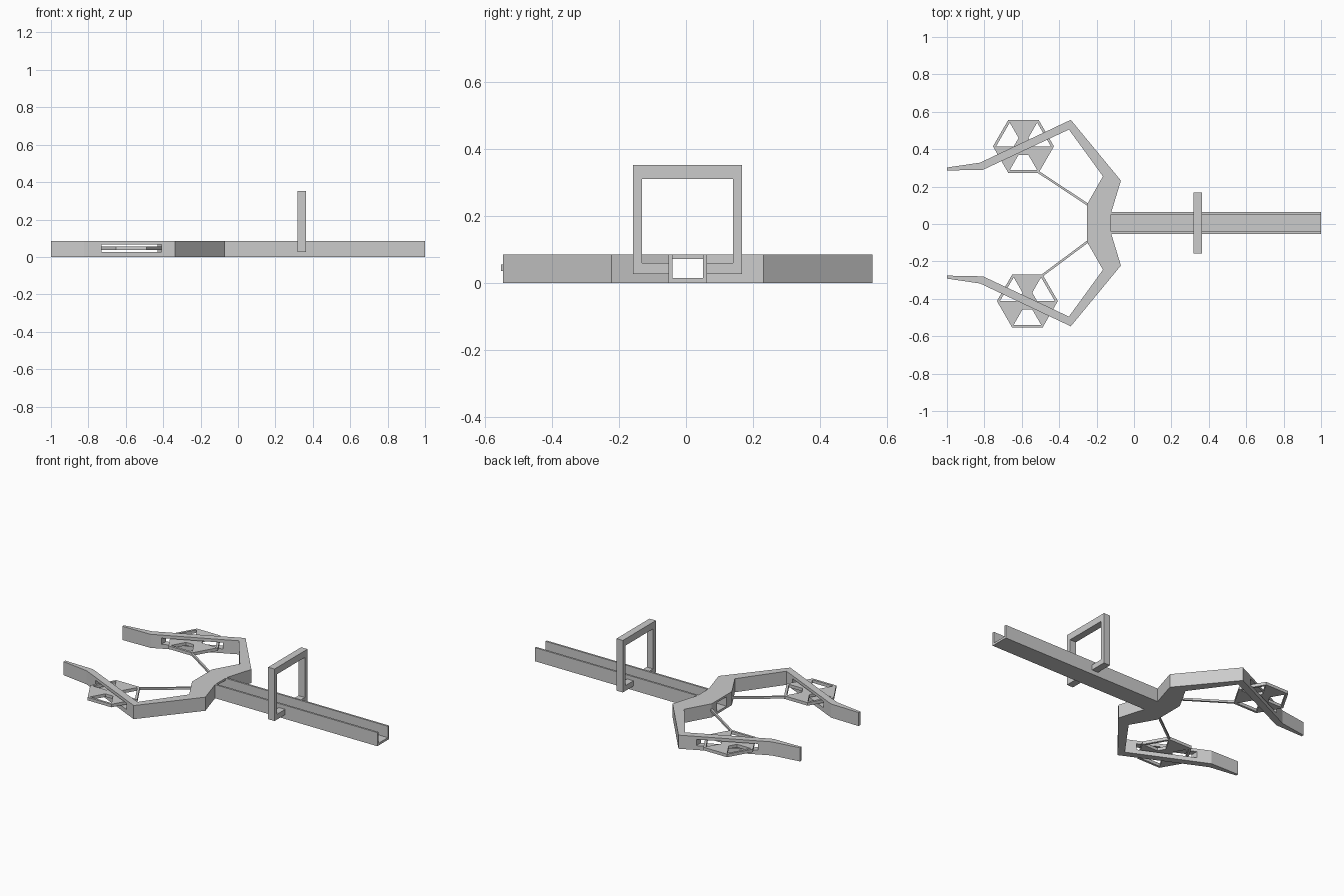
import bpy, bmesh
from math import cos, sin, pi, tan, radians
from mathutils import Vector

cube = bpy.data.objects.get("Cube")
if cube:
    bpy.data.objects.remove(cube, do_unlink=True)

grey = bpy.data.materials.new("plain grey")
grey.use_nodes = True
grey.diffuse_color = (0.6, 0.6, 0.6, 1)
grey.node_tree.nodes["Principled BSDF"].inputs["Base Color"].default_value = (0.6, 0.6, 0.6, 1)


def prism(name, points, depth):
    """Extrude a closed 3D outline along a vector."""
    bm = bmesh.new()
    face = bm.faces.new([bm.verts.new(p) for p in points])
    grown = bmesh.ops.extrude_face_region(bm, geom=[face])["geom"]
    bmesh.ops.translate(bm, vec=depth, verts=[g for g in grown if isinstance(g, bmesh.types.BMVert)])
    bmesh.ops.recalc_face_normals(bm, faces=bm.faces)
    mesh = bpy.data.meshes.new(name)
    bm.to_mesh(mesh)
    bm.free()
    mesh.materials.append(grey)
    obj = bpy.data.objects.new(name, mesh)
    bpy.context.collection.objects.link(obj)
    return obj


def plan(name, points, z0, z1):
    """Extrude a plan outline between two heights."""
    return prism(name, [(x, y, z0) for x, y in points], Vector((0, 0, z1 - z0)))


def box(name, x0, x1, y0, y1, z0, z1):
    return plan(name, [(x0, y0), (x1, y0), (x1, y1), (x0, y1)], z0, z1)


def cut(obj, cutter):
    """Subtract a cutter, then discard it."""
    cutter.hide_render = True
    mod = obj.modifiers.new("cut", "BOOLEAN")
    mod.operation, mod.solver, mod.object = "DIFFERENCE", "EXACT", cutter
    bpy.context.view_layer.objects.active = obj
    bpy.ops.object.modifier_apply(modifier=mod.name)
    bpy.data.objects.remove(cutter, do_unlink=True)


MID = 0.005      # centre line of the model
HEIGHT = 0.085
WHEELS = {"left": (-0.591, 0.415, 1), "right": (-0.57, -0.412, -1)}

# Forked claw: one mirrored outline, with a tunnel and two wheel slots
half = [(-0.122, 0.056), (-0.07, 0.227), (-0.338, 0.552), (-0.823, 0.323), (-1, 0.297),
        (-1, 0.281), (-0.807, 0.285), (-0.348, 0.5), (-0.166, 0.25), (-0.251, 0.1)]
outline = [(x, MID + y) for x, y in half] + [(x, MID - y) for x, y in reversed(half)]
claw = plan("claw", outline, 0, HEIGHT)
cut(claw, box("tunnel", -0.4, 0, MID - 0.046, MID + 0.046, 0.014, 0.072))
for side, (wx, wy, s) in WHEELS.items():
    cut(claw, box("slot", wx - 0.16, wx + 0.16, wy - 0.16, wy + 0.16, 0.027, 0.066))

# Open-topped channel beam
channel = [(-0.058, 0), (0.058, 0), (0.058, HEIGHT), (0.046, HEIGHT),
           (0.046, 0.014), (-0.046, 0.014), (-0.046, HEIGHT), (-0.058, HEIGHT)]
prism("channel_beam", [(-0.122, MID + y, z) for y, z in channel], Vector((1.122, 0, 0)))

# Upright frame straddling the beam, its lower bar stopping at the beam walls
frame = [(0.056, 0.027), (0.163, 0.027), (0.163, 0.352), (-0.163, 0.352), (-0.163, 0.027),
         (-0.056, 0.027), (-0.056, 0.06), (-0.136, 0.06), (-0.136, 0.31), (0.136, 0.31),
         (0.136, 0.06), (0.056, 0.06)]
prism("upright_frame", [(0.319, MID + y, z) for y, z in frame], Vector((0.044, 0, 0)))

# Six-sided wheels with three open sectors, each tied to the claw by a thin strut
for side, (wx, wy, s) in WHEELS.items():
    ring = [(wx + 0.163 * cos(k * pi / 3), wy + 0.163 * sin(k * pi / 3)) for k in range(6)]
    wheel = plan(side + "_wheel", ring, 0.036, 0.055)
    for angle in (30, 150, 270):
        d = Vector((cos(radians(angle)), sin(radians(angle))))
        n = Vector((-d.y, d.x))
        window = []
        for r, sign in ((0.045, -1), (0.127, -1), (0.127, 1), (0.045, 1)):
            p = Vector((wx, wy)) + d * r + n * (sign * r * tan(pi / 6))
            window.append((p.x, p.y))
        cut(wheel, plan("window", window, 0, 0.1))

    a = Vector((wx + 0.078, wy - s * 0.136))
    b = Vector((-0.245, MID + s * 0.097))
    w = (b - a).normalized().orthogonal() * 0.006
    plan(side + "_strut", [tuple(p) for p in (a + w, b + w, b - w, a - w)], 0.039, 0.052)
